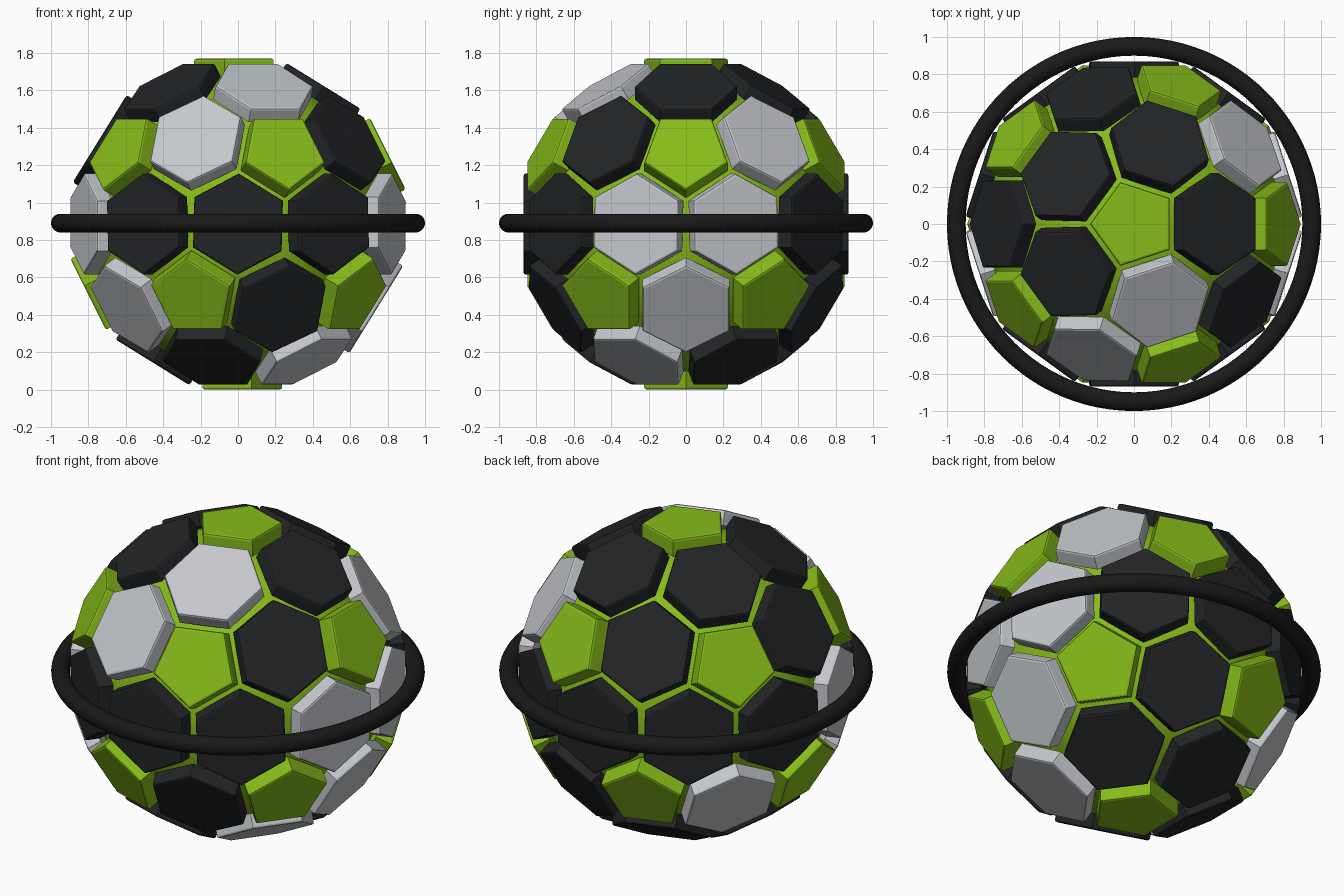
import bpy, bmesh, math
from mathutils import Vector, Matrix

if "Cube" in bpy.data.objects:
    bpy.data.objects.remove(bpy.data.objects["Cube"])

CENTRE = Vector((0, 0, 0.885))


def material(name, rgb):
    m = bpy.data.materials.new(name)
    m.diffuse_color = (*rgb, 1)
    m.use_nodes = True
    m.node_tree.nodes["Principled BSDF"].inputs["Base Color"].default_value = m.diffuse_color
    return m


GREEN = material("green", (0.24, 0.50, 0.01))
BLACK = material("black", (0.016, 0.018, 0.020))
GREY = material("light_grey", (0.55, 0.57, 0.60))
RUBBER = material("rubber", (0.010, 0.010, 0.010))


def direction(lat, az):
    lat, az = math.radians(lat), math.radians(az)
    return Vector((math.cos(lat) * math.cos(az), math.cos(lat) * math.sin(az), math.sin(lat)))


def panel(name, n, toward, outline, dist, depth, mat):
    """Flat plate facing along n, its outline's x axis aimed at 'toward'."""
    u = (toward - n * toward.dot(n)).normalized()
    v = n.cross(u)
    bm = bmesh.new()
    outer = [bm.verts.new((x, y, 0)) for x, y in outline]
    inner = [bm.verts.new((x, y, -depth)) for x, y in outline]
    top = bm.faces.new(outer)
    bm.faces.new(inner[::-1])
    k = len(outline)
    for i in range(k):
        j = (i + 1) % k
        bm.faces.new((outer[i], inner[i], inner[j], outer[j]))
    bmesh.ops.bevel(bm, geom=list(top.edges), offset=0.012, segments=2, profile=0.5, affect='EDGES')
    bmesh.ops.recalc_face_normals(bm, faces=bm.faces)
    rot = Matrix((u, v, n)).transposed().to_4x4()
    bm.transform(Matrix.Translation(CENTRE + n * dist) @ rot)
    me = bpy.data.meshes.new(name)
    bm.to_mesh(me)
    bm.free()
    me.materials.append(mat)
    bpy.context.collection.objects.link(bpy.data.objects.new(name, me))


# Inner ball
bpy.ops.mesh.primitive_uv_sphere_add(segments=64, ring_count=32, radius=0.795, location=CENTRE)
ball = bpy.context.object
ball.name = "inner_ball"
ball.data.materials.append(GREEN)
bpy.ops.object.shade_smooth()

# Pentagon plates sit on the 12 corners of an icosahedron
LAT = math.degrees(math.atan(0.5))
corners = [direction(90, 0), direction(-90, 0)]
corners += [direction(LAT, 72 * k) for k in range(5)]
corners += [direction(-LAT, 36 + 72 * k) for k in range(5)]
pent = [(0.235 * math.cos(math.radians(36 + 72 * k)), 0.235 * math.sin(math.radians(36 + 72 * k)))
        for k in range(5)]
edges = [(a, b) for i, a in enumerate(corners) for b in corners[i + 1:] if 0.3 < a.dot(b) < 0.6]
for i, c in enumerate(corners):
    near = next(b if a is c else a for a, b in edges if a is c or b is c)
    panel(f"pentagon_plate_{i + 1}", c, near, pent, 0.885, 0.10, GREEN)

# Hexagon plates sit on the 30 edge midpoints; these (latitude, azimuth) ones are grey
hexa = [(0.232, -0.139), (0.232, 0.139), (0, 0.274), (-0.232, 0.139), (-0.232, -0.139), (0, -0.274)]
grey_spots = [direction(*s) for s in (
    (58.28, 288), (31.72, 36), (31.72, 252), (0, 198), (0, 342), (0, 18),
    (-31.72, 216), (-31.72, 0), (-31.72, 144), (-58.28, 324))]
for i, (a, b) in enumerate(edges):
    n = (a + b).normalized()
    grey = any(n.dot(s) > 0.99 for s in grey_spots)
    panel(f"hexagon_plate_{i + 1}", n, a, hexa, 0.869, 0.085, GREY if grey else BLACK)

# Ring around the equator
bpy.ops.mesh.primitive_torus_add(major_radius=0.95, minor_radius=0.05, major_segments=96,
                                 minor_segments=20, location=CENTRE + Vector((0, 0, 0.005)))
ring = bpy.context.object
ring.name = "equator_ring"
ring.data.materials.append(RUBBER)
bpy.ops.object.shade_smooth()
